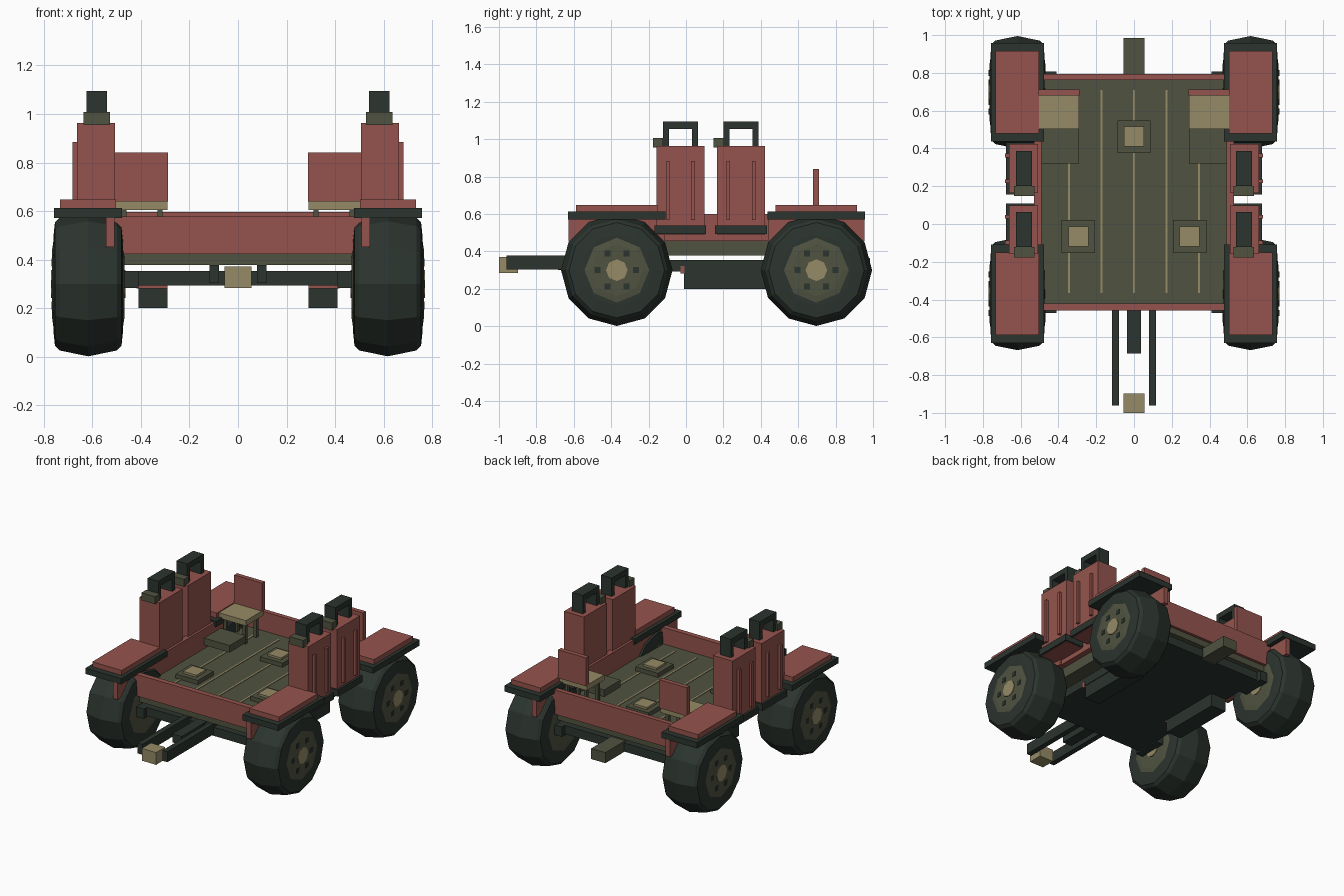
import bpy, bmesh, math


def mat(name, rgb):
    m = bpy.data.materials.new(name)
    m.diffuse_color = (*rgb, 1)
    return m


RED = mat("faded red", (0.300, 0.088, 0.075))
OLIVE = mat("olive", (0.079, 0.086, 0.052))
DARK = mat("dark green grey", (0.025, 0.035, 0.028))
TAN = mat("tan", (0.305, 0.258, 0.135))


def finish(bm, name, m):
    bmesh.ops.recalc_face_normals(bm, faces=bm.faces)
    me = bpy.data.meshes.new(name)
    bm.to_mesh(me)
    bm.free()
    me.materials.append(m)
    ob = bpy.data.objects.new(name, me)
    bpy.context.collection.objects.link(ob)
    return ob


def box(name, m, x, y, z):
    """Box from (min, max) ranges."""
    bm = bmesh.new()
    bmesh.ops.create_cube(bm, size=1)
    for v in bm.verts:
        for i, r in enumerate((x, y, z)):
            v.co[i] = r[0] if v.co[i] < 0 else r[1]
    return finish(bm, name, m)


def pair(name, m, x, y, z):
    """Box on both sides of the centre line."""
    box(name + "_right", m, x, y, z)
    box(name + "_left", m, (-x[1], -x[0]), y, z)


def lathe(name, m, profile, sides, loc):
    """Closed solid turned round the x axis; profile is (x, radius)."""
    bm = bmesh.new()
    rings = []
    for px, r in profile:
        rings.append([bm.verts.new((loc[0] + px,
                                    loc[1] + r * math.sin(2 * math.pi * k / sides),
                                    loc[2] + r * math.cos(2 * math.pi * k / sides)))
                      for k in range(sides)])
    for a, b in zip(rings, rings[1:]):
        for k in range(sides):
            j = (k + 1) % sides
            bm.faces.new((a[k], a[j], b[j], b[k]))
    bm.faces.new(rings[0])
    bm.faces.new(rings[-1])
    return finish(bm, name, m)


# Deck, underbody and walls
box("deck", OLIVE, (-0.49, 0.49), (-0.44, 0.775), (0.379, 0.46))
box("underbody", DARK, (-0.415, 0.415), (-0.44, 0.775), (0.293, 0.354))
box("front_panel", RED, (-0.50, 0.50), (-0.457, -0.42), (0.424, 0.577))
box("rear_panel", RED, (-0.50, 0.50), (0.762, 0.795), (0.424, 0.597))
pair("side_wall", RED, (0.49, 0.53), (-0.455, 0.793), (0.455, 0.60))

# Deck seams
for i in range(-2, 3):
    box("deck_seam", TAN, (i * 0.172 - 0.006, i * 0.172 + 0.006), (-0.365, 0.71), (0.455, 0.464))

# Raised pads
for px, py in ((0, 0.462), (-0.295, -0.067), (0.295, -0.067)):
    box("deck_pad", OLIVE, (px - 0.088, px + 0.088), (py - 0.087, py + 0.087), (0.45, 0.49))
    box("pad_cap", TAN, (px - 0.053, px + 0.053), (py - 0.053, py + 0.053), (0.48, 0.505))

# Rear seats with footrests
pair("seat", TAN, (0.29, 0.504), (0.503, 0.70), (0.604, 0.642))
pair("seat_back", RED, (0.288, 0.506), (0.68, 0.712), (0.64, 0.842))
pair("footrest", OLIVE, (0.29, 0.495), (0.32, 0.505), (0.485, 0.535))
for lx in (0.31, 0.46):
    for ly in (0.525, 0.65):
        pair("seat_leg", OLIVE, (lx, lx + 0.022), (ly, ly + 0.022), (0.45, 0.61))

# Wheels, fenders and axles
TIRE = [(-0.144, 0.19), (-0.137, 0.255), (-0.118, 0.274), (0, 0.298),
        (0.118, 0.274), (0.137, 0.255), (0.144, 0.19)]
for wy in (-0.37, 0.697):
    for s in (-1, 1):
        c = (s * 0.617, wy, 0.30)
        lathe("tire", DARK, TIRE, 12, c)
        lathe("rim", OLIVE, [(-0.149, 0.14), (-0.143, 0.18), (0.143, 0.18), (0.149, 0.14)], 8, c)
        lathe("hub", TAN, [(-0.153, 0.058), (0.153, 0.058)], 8, c)
        for k in range(6):
            a = k * math.pi / 3
            by, bz = wy + 0.102 * math.cos(a), 0.30 + 0.102 * math.sin(a)
            x0, x1 = sorted((c[0] + s * 0.14, c[0] + s * 0.152))
            box("wheel_bolt", DARK, (x0, x1), (by - 0.016, by + 0.016), (bz - 0.016, bz + 0.016))
    pair("fender", DARK, (0.477, 0.758), (wy - 0.261, wy + 0.261), (0.572, 0.613))
    pair("fender_plate", RED, (0.503, 0.734), (wy - 0.218, wy + 0.218), (0.613, 0.648))
    pair("fender_bracket", RED, (0.508, 0.543), (wy - 0.258, wy + 0.258), (0.453, 0.572))
    pair("axle_block", DARK, (0.41, 0.50), (wy - 0.10, wy + 0.11), (0.284, 0.354))

# Fuel cans in trays along both sides
for cy in (-0.03, 0.294):
    pair("can_tray", DARK, (0.492, 0.678), (cy - 0.138, cy + 0.138), (0.493, 0.54))
    pair("can", RED, (0.507, 0.663), (cy - 0.129, cy + 0.129), (0.489, 0.963))
    for d in (-0.068, 0.068):
        pair("can_rib", RED, (0.66, 0.682), (cy + d - 0.01, cy + d + 0.01), (0.568, 0.885))
    pair("handle_top", DARK, (0.54, 0.624), (cy - 0.093, cy + 0.093), (1.054, 1.094))
    for d in (-0.077, 0.077):
        pair("handle_post", DARK, (0.54, 0.624), (cy + d - 0.016, cy + d + 0.016), (0.96, 1.056))
    pair("can_spout", OLIVE, (0.528, 0.636), (cy - 0.147, cy - 0.092), (0.955, 1.008))

# Under-deck tanks with red caps
pair("tank", DARK, (0.29, 0.41), (-0.01, 0.45), (0.20, 0.352))
pair("tank_cap", RED, (0.29, 0.418), (-0.03, -0.008), (0.282, 0.322))

# Front drawbar and hitches
pair("drawbar", DARK, (0.079, 0.117), (-0.96, -0.36), (0.304, 0.378))
box("center_tongue", DARK, (-0.037, 0.037), (-0.685, -0.36), (0.30, 0.36))
box("front_hitch", TAN, (-0.056, 0.056), (-1.0, -0.897), (0.284, 0.371))
box("rear_hitch", OLIVE, (-0.056, 0.056), (0.76, 0.985), (0.29, 0.365))
